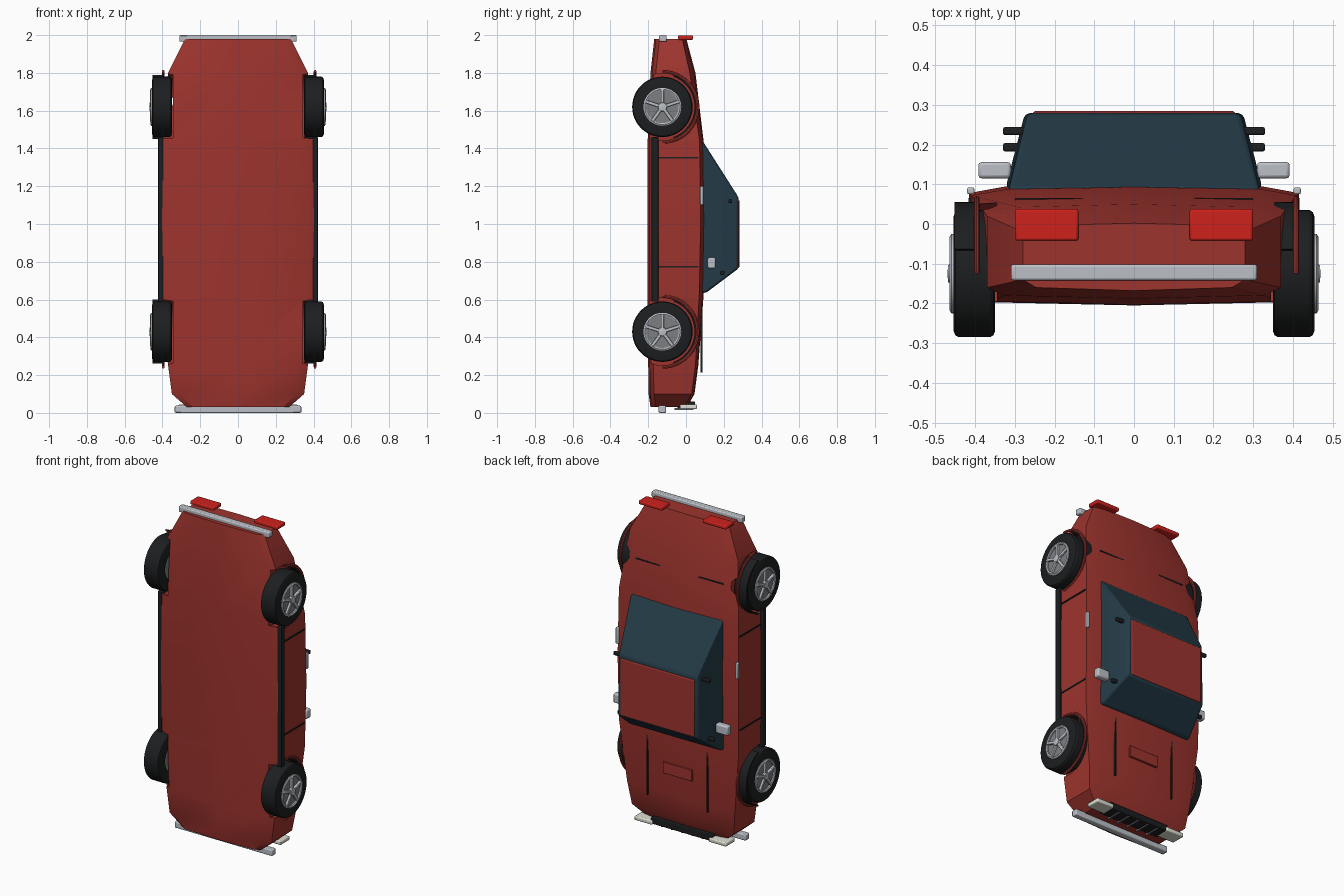
import bpy, bmesh, math
from mathutils import Matrix, Vector

if "Cube" in bpy.data.objects:
    bpy.data.objects.remove(bpy.data.objects["Cube"])


def mat(name, r, g, b):
    m = bpy.data.materials.new(name)
    m.diffuse_color = (r, g, b, 1)
    m.use_nodes = True
    m.node_tree.nodes["Principled BSDF"].inputs["Base Color"].default_value = m.diffuse_color
    return m


RED = mat("red_paint", 0.34, 0.034, 0.027)
GLASS = mat("dark_glass", 0.018, 0.045, 0.065)
BLACK = mat("black_rubber", 0.012, 0.013, 0.014)
CHROME = mat("chrome", 0.5, 0.53, 0.57)
STEEL = mat("dark_steel", 0.2, 0.21, 0.22)
LAMP_RED = mat("red_lamp", 0.62, 0.016, 0.012)
LAMP_WHITE = mat("white_lamp", 0.75, 0.74, 0.66)


def finish(bm, name, m, bevel=0, smooth=True):
    bmesh.ops.recalc_face_normals(bm, faces=bm.faces)
    me = bpy.data.meshes.new(name)
    bm.to_mesh(me)
    bm.free()
    ob = bpy.data.objects.new(name, me)
    bpy.context.collection.objects.link(ob)
    if m:
        me.materials.append(m)
    if bevel:
        mod = ob.modifiers.new("bevel", 'BEVEL')
        mod.width, mod.segments = bevel, 2
    if smooth:
        bpy.context.view_layer.objects.active = ob
        ob.select_set(True)
        bpy.ops.object.shade_smooth_by_angle(angle=math.radians(30))
        ob.select_set(False)
    return ob


def box(name, lo, hi, m, bevel=0.0, rot=None):
    lo, hi = Vector(lo), Vector(hi)
    bm = bmesh.new()
    T = Matrix.Translation((lo + hi) / 2)
    bmesh.ops.create_cube(bm, size=1, matrix=T @ (rot or Matrix()) @ Matrix.Diagonal((*(hi - lo), 1)))
    return finish(bm, name, m, bevel)


def pair(name, lo, hi, m, bevel=0.0):
    for s, side in ((1, "right"), (-1, "left")):
        a, b = sorted((s * lo[0], s * hi[0]))
        box(f"{name}_{side}", (a, *lo[1:]), (b, *hi[1:]), m, bevel)


def loft(name, sections, m, bevel=0):
    # sections: closed rings of equal length, capped at both ends
    bm = bmesh.new()
    rings = [[bm.verts.new(p) for p in s] for s in sections]
    n = len(rings[0])
    for a, b in zip(rings, rings[1:]):
        for i in range(n):
            bm.faces.new((a[i], a[(i + 1) % n], b[(i + 1) % n], b[i]))
    bm.faces.new(rings[0])
    bm.faces.new(rings[-1])
    return finish(bm, name, m, bevel)


def lathe_x(name, profile, center, m, start=0, sweep=360, steps=48):
    # closed (x, radius) profile turned about an x axis; angle 0 points to +z
    bm = bmesh.new()
    full = sweep == 360
    rings = []
    for k in range(steps + (not full)):
        a = math.radians(start + sweep * k / steps)
        rings.append([bm.verts.new((center[0] + x, center[1] + r * math.sin(a),
                                    center[2] + r * math.cos(a))) for x, r in profile])
    n = len(profile)
    for k in range(steps):
        p, q = rings[k], rings[(k + 1) % len(rings)]
        for i in range(n):
            bm.faces.new((p[i], p[(i + 1) % n], q[(i + 1) % n], q[i]))
    if not full:
        bm.faces.new(rings[0])
        bm.faces.new(rings[-1])
    return finish(bm, name, m)


# body shell: z, half width, floor y, shoulder y, hood centre y
stations = [(0.03, 0.27, -0.18, -0.01, 0.005), (0.10, 0.35, -0.19, 0.03, 0.045),
            (0.25, 0.37, -0.192, 0.05, 0.065), (0.62, 0.41, -0.195, 0.07, 0.093),
            (1.02, 0.415, -0.197, 0.078, 0.10), (1.44, 0.41, -0.195, 0.072, 0.093),
            (1.80, 0.37, -0.18, 0.02, 0.05), (1.98, 0.28, -0.16, -0.02, 0.002)]
sections = []
for z, w, yb, ys, yc in stations:
    half = [(w * 0.88, yb), (w, yb + 0.02), (w, ys), (w * 0.78, ys + (yc - ys) * 0.75)]
    ring = [(0, yb - 0.008)] + half + [(0, yc)] + [(-x, y) for x, y in reversed(half)]
    sections.append([(x, y, z) for x, y in ring])
body = loft("body_shell", sections, RED)

# wheel wells cut out of the body
WY, WHEELS = -0.125, (("front", 0.43), ("rear", 1.62))
for end, wz in WHEELS:
    for s in (1, -1):
        bm = bmesh.new()
        bmesh.ops.create_cone(bm, cap_ends=True, segments=48, radius1=0.178, radius2=0.178, depth=0.2,
                              matrix=Matrix.Translation((s * 0.445, WY, wz)) @ Matrix.Rotation(math.pi / 2, 4, 'Y'))
        cut = finish(bm, "well_cutter", None, smooth=False)
        cut.hide_render = True
        cut.hide_viewport = True
        cut.display_type = 'WIRE'
        mod = body.modifiers.new("well", 'BOOLEAN')
        mod.operation, mod.object, mod.solver = 'DIFFERENCE', cut, 'EXACT'

# cabin glass and roof panel
base = [(-0.32, 0.105, 0.635), (0.32, 0.105, 0.635), (0.315, 0.088, 1.44), (-0.315, 0.088, 1.44)]
low = [(x, 0.06, z) for x, y, z in base]
top = [(-0.275, 0.279, 0.765), (0.275, 0.279, 0.765), (0.268, 0.279, 1.14), (-0.268, 0.279, 1.14)]
loft("cabin_glass", [low, base, top], GLASS, 0.012)
box("roof_panel", (-0.255, 0.268, 0.77), (0.255, 0.284, 1.125), RED, 0.006)

# bumpers, lamps and grille
box("rear_bumper", (-0.31, -0.142, 1.965), (0.31, -0.102, 2.0), CHROME, 0.006)
box("front_bumper", (-0.335, -0.145, 0.0), (0.335, -0.105, 0.038), CHROME, 0.006)
pair("tail_lamp", (0.14, -0.042, 1.975), (0.30, 0.038, 1.998), LAMP_RED, 0.006)
pair("head_lamp", (0.195, -0.032, 0.02), (0.315, 0.058, 0.045), LAMP_WHITE, 0.006)
box("grille_plate", (-0.21, -0.045, 0.022), (0.21, 0.047, 0.06), BLACK, 0.004)
for i in range(5):
    x = -0.14 + 0.07 * i
    box(f"grille_bar_{i}", (x - 0.004, -0.06, 0.016), (x + 0.004, 0.04, 0.026), STEEL)

# hood scoop, hood seams and deck seams
box("hood_panel", (-0.10, 0.05, 0.38), (0.10, 0.087, 0.45), RED, 0.003)
pair("hood_seam", (0.203, 0.076, 0.215), (0.209, 0.087, 0.61), BLACK)
pair("deck_seam", (0.13, 0.055, 1.645), (0.30, 0.066, 1.653), BLACK)

# side trim: sills, door seams, handles, mirrors, pillar knobs
pair("sill", (0.395, -0.182, 0.59), (0.424, -0.145, 1.46), BLACK, 0.004)
for i, z in enumerate((0.773, 1.352)):
    pair(f"door_seam_{i}", (0.40, -0.145, z - 0.004), (0.4165, 0.065, z + 0.004), BLACK)
pair("door_handle", (0.402, 0.075, 1.10), (0.42, 0.092, 1.2), CHROME, 0.004)
pair("mirror", (0.31, 0.115, 0.765), (0.392, 0.156, 0.822), CHROME, 0.008)
pair("front_pillar_knob", (0.27, 0.183, 0.73), (0.33, 0.204, 0.752), BLACK, 0.005)
pair("rear_pillar_knob", (0.27, 0.224, 1.11), (0.33, 0.244, 1.132), BLACK, 0.005)

# wheels, arches and well liners
tyre = [(-0.052, 0.09), (-0.052, 0.145), (-0.048, 0.155), (-0.04, 0.16), (0.04, 0.16),
        (0.048, 0.155), (0.052, 0.145), (0.052, 0.09)]
for end, wz in WHEELS:
    for s, side in ((1, "right"), (-1, "left")):
        tag, c = f"{end}_{side}", (s * 0.402, WY, wz)
        lathe_x("tyre_" + tag, tyre, c, BLACK)
        lathe_x("rim_disc_" + tag, [(-0.045 * s, 0.0001), (-0.045 * s, 0.092), (0.05 * s, 0.092), (0.05 * s, 0.0001)],
                c, STEEL)
        lathe_x("rim_ring_" + tag, [(0.045 * s, 0.086), (0.045 * s, 0.1), (0.058 * s, 0.1), (0.062 * s, 0.093),
                                    (0.058 * s, 0.086)], c, CHROME)
        lathe_x("hub_" + tag, [(0.04 * s, 0.0001), (0.04 * s, 0.026), (0.066 * s, 0.022), (0.068 * s, 0.0001)],
                c, CHROME, steps=24)
        bm = bmesh.new()
        for k in range(5):
            R = Matrix.Rotation(math.radians(72 * k), 4, 'X')
            bmesh.ops.create_cube(bm, size=1, matrix=Matrix.Translation((s * 0.457, WY, wz)) @ R
                                  @ Matrix.Translation((0, 0, 0.052)) @ Matrix.Diagonal((0.016, 0.017, 0.082, 1)))
        finish(bm, "spokes_" + tag, CHROME, 0.003)
        arch = [(0.006 + 0.007 * math.cos(t * math.pi / 4), 0.187 + 0.009 * math.sin(t * math.pi / 4)) for t in range(8)]
        lathe_x("wheel_arch_" + tag, arch, c, RED, 0, 180, 32)
        lathe_x("well_liner_" + tag, [(-0.05, 0.17), (0.006, 0.17), (0.006, 0.18), (-0.05, 0.18)],
                c, BLACK, 20, 140, 32)
